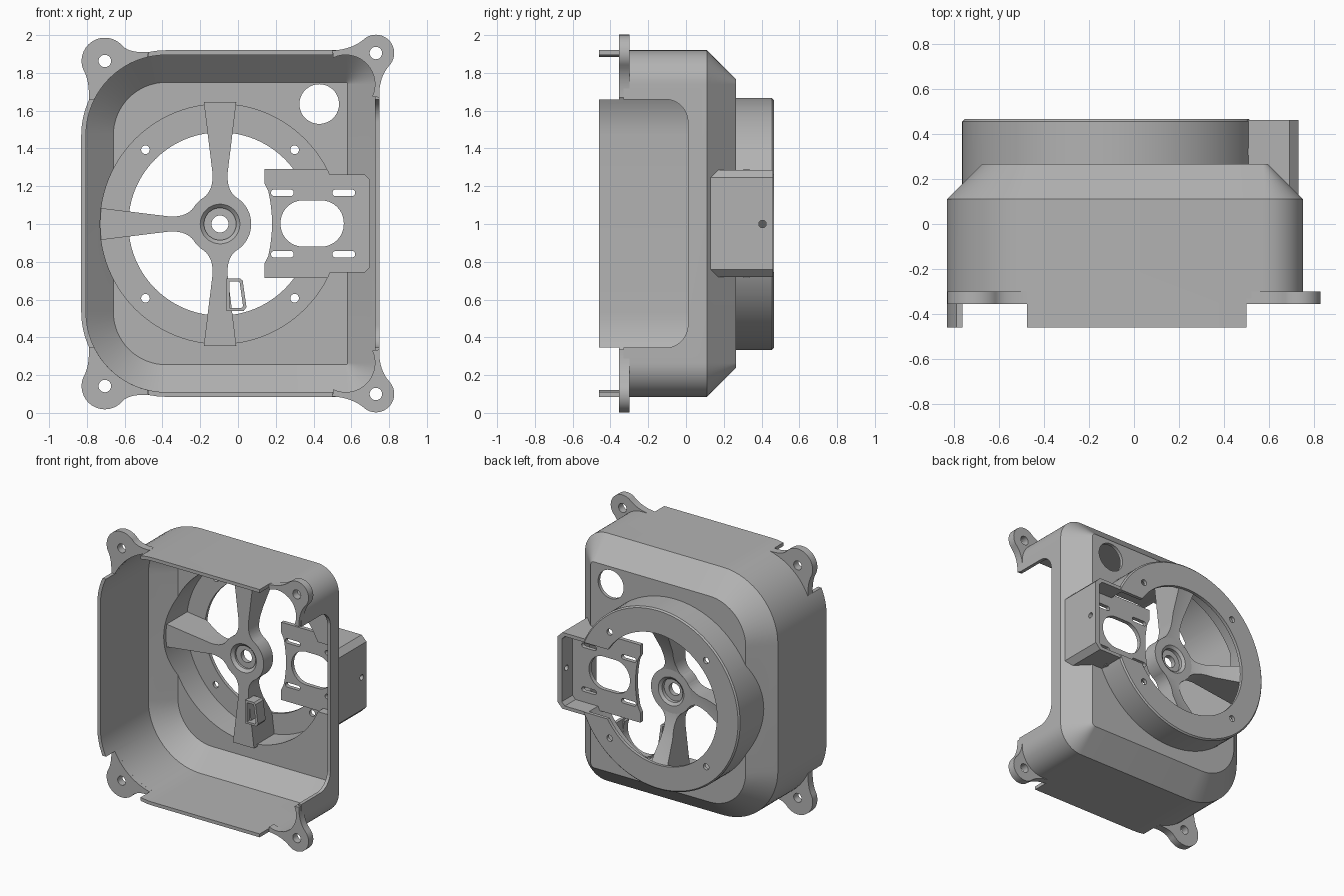
import bpy, bmesh
from math import sin, cos, pi, radians

cube = bpy.data.objects.get("Cube")
if cube:
    bpy.data.objects.remove(cube)

grey = bpy.data.materials.new("plain grey")
grey.use_nodes = True
grey.diffuse_color = (0.45, 0.45, 0.45, 1)
grey.node_tree.nodes["Principled BSDF"].inputs["Base Color"].default_value = (0.45, 0.45, 0.45, 1)

MID = 1.0025          # height of the mirror plane
HX, HZ = -0.095, 1.0  # axis of the round opening


# ---------- outlines in the x-z plane ----------
def arc(cx, cz, r, a0, a1, n=16):
    return [(cx + r * cos(radians(a0 + (a1 - a0) * i / n)),
             cz + r * sin(radians(a0 + (a1 - a0) * i / n))) for i in range(n + 1)]


def circle(cx, cz, r, n=96):
    return arc(cx, cz, r, 0, 360, n)[:-1]


def round_rect(x0, x1, z0, z1, rl, rr):
    return (arc(x1 - rr, z1 - rr, rr, 0, 90) + arc(x0 + rl, z1 - rl, rl, 90, 180)
            + arc(x0 + rl, z0 + rl, rl, 180, 270) + arc(x1 - rr, z0 + rr, rr, 270, 360))


def shell_outline(d):
    return round_rect(-0.83 + d, 0.75 - d, 0.085 + d, 1.92 - d, 0.45 - d, 0.18 - d)


def bend(p, q, r, n=8):
    return [tuple((1 - t) ** 2 * a + 2 * t * (1 - t) * b + t * t * c for a, b, c in zip(p, q, r))
            for t in (i / n for i in range(n + 1))]


def flip(pts):
    return [(x, 2 * MID - z) for x, z in pts]


# ---------- solids ----------
def finish(name, bm):
    bmesh.ops.remove_doubles(bm, verts=bm.verts, dist=0.0002)
    bmesh.ops.recalc_face_normals(bm, faces=bm.faces)
    me = bpy.data.meshes.new(name)
    bm.to_mesh(me)
    bm.free()
    me.materials.clear()
    me.materials.append(grey)
    ob = bpy.data.objects.new(name, me)
    bpy.context.collection.objects.link(ob)
    return ob


def loft(name, rings, closed=False):
    """Skin a list of (outline, y) rings."""
    bm = bmesh.new()
    loops = [[bm.verts.new((x, y, z)) for x, z in pts] for pts, y in rings]
    n = len(loops[0])
    pairs = list(zip(loops, loops[1:]))
    if closed:
        pairs.append((loops[-1], loops[0]))
    else:
        bm.faces.new(loops[0])
        bm.faces.new(loops[-1])
    for a, b in pairs:
        for i in range(n):
            j = (i + 1) % n
            bm.faces.new((a[i], a[j], b[j], b[i]))
    return finish(name, bm)


def prism(name, pts, y0, y1):
    return loft(name, [(pts, y0), (pts, y1)])


def box(name, x0, x1, y0, y1, z0, z1):
    return prism(name, [(x0, z0), (x1, z0), (x1, z1), (x0, z1)], y0, y1)


def combine(ob, other, op="DIFFERENCE"):
    mod = ob.modifiers.new("cut", "BOOLEAN")
    mod.operation, mod.solver, mod.object = op, "EXACT", other
    bpy.context.view_layer.objects.active = ob
    bpy.ops.object.modifier_apply(modifier=mod.name)
    bpy.data.objects.remove(other)


# ---------- housing ----------
housing = loft("housing", [(shell_outline(0), -0.46), (shell_outline(0), 0.11),
                           (shell_outline(0.155), 0.265)])
tube = [(0.667, 0.1), (0.667, 0.455), (0.657, 0.465)]
combine(housing, loft("tube", [(circle(HX, HZ, r), y) for r, y in tube]), "UNION")

# side box that carries the mounting plate
box_pts = [(0.4, 0.72), (0.69, 0.72), (0.73, 0.76), (0.73, 1.245), (0.69, 1.285), (0.4, 1.285)]
combine(housing, prism("side_box", box_pts, 0.05, 0.461), "UNION")

# hollow out the shell, the round tube and the box
combine(housing, loft("cavity", [(shell_outline(0.025), -0.6), (shell_outline(0.025), 0.1),
                                 (shell_outline(0.17), 0.24)]))
combine(housing, prism("bore", circle(HX, HZ, 0.635), 0.0, 0.44))
combine(housing, prism("opening", circle(HX, HZ, 0.485), 0.3, 0.6))
inner = [(0.3, 0.745), (0.67, 0.745), (0.695, 0.77), (0.695, 1.235), (0.67, 1.26), (0.3, 1.26)]
combine(housing, prism("box_inside", inner, 0.0, 0.6))
combine(housing, prism("cable_hole", circle(0.43, 1.635, 0.105, 48), 0.1, 0.4))

# screw holes in the ring and the box side
for sx in (-1, 1):
    for sz in (-1, 1):
        hole = circle(HX + sx * 0.395, HZ + sz * 0.393, 0.023, 20)
        combine(housing, prism("screw_hole", hole, 0.4, 0.6))
pin = prism("pin_hole", circle(0, 0, 0.02, 20), -0.1, 0.1)
pin.rotation_euler[2] = pi / 2
pin.location = (0.73, 0.405, 1.0)
bpy.context.view_layer.update()
combine(housing, pin)

# large notch in the side wall, rounded at the back
R = 0.12
notch = [(-0.6, 0.345)] + arc(0.01 - R, 0.345 + R, R, 270, 360) \
    + arc(0.01 - R, 1.66 - R, R, 0, 90) + [(-0.6, 1.66)]
bm = bmesh.new()
face = bm.faces.new([bm.verts.new((0.64, y, z)) for y, z in notch])
ext = bmesh.ops.extrude_face_region(bm, geom=[face])
bmesh.ops.translate(bm, vec=(0.3, 0, 0),
                    verts=[v for v in ext["geom"] if isinstance(v, bmesh.types.BMVert)])
combine(housing, finish("side_notch", bm))

# lowered corners for the ears
for x0, x1 in ((-1, -0.475), (0.5, 1)):
    for z0, z1 in ((1.66, 2.1), (2 * MID - 2.1, 2 * MID - 1.66)):
        combine(housing, box("corner", x0, x1, -0.7, -0.33, z0, z1))


# ---------- mounting ears ----------
def ear(side, c, r, centre, rin, span, start, ctrl1, angles, ctrl2, end):
    rim = arc(*c, r, *angles, 32)
    pts = arc(*centre, rin, *span) + bend(start, ctrl1, rim[0]) + rim[1:-1] + bend(rim[-1], ctrl2, end)
    for level, f in (("upper", lambda p: p), ("lower", flip)):
        ob = prism(f"{level}_{side}_ear", f(pts), -0.355, -0.3)
        combine(ob, prism("hole", f(circle(*c, 0.033, 28)), -0.5, 0))


ear("right", (-0.705, 1.863), 0.123, (-0.38, 1.47), 0.425, (154, 103),
    (-0.475, 1.91), (-0.575, 1.905), (40, 200), (-0.785, 1.76), (-0.79, 1.66))
ear("left", (0.73, 1.905), 0.097, (0.57, 1.74), 0.155, (-25, 115),
    (0.5, 1.918), (0.61, 1.925), (125, -40), (0.745, 1.78), (0.748, 1.67))

# ---------- hub and spokes ----------
hub = [(0.165, 0.2), (0.165, 0.31), (0.105, 0.31), (0.085, 0.295), (0.085, 0.27), (0.045, 0.27),
       (0.045, 0.235), (0.085, 0.235), (0.085, 0.22), (0.105, 0.2)]
loft("hub", [(circle(HX, HZ, r, 64), y) for r, y in hub], closed=True)

half = [(0.13, 0.1)] + bend((0.15, 0.075), (0.19, 0.035), (0.27, 0.04)) + [(0.645, 0.086)]
plan = half + [(r, -w) for r, w in reversed(half)]
for name, a in (("top_spoke", 90), ("side_spoke", 180), ("bottom_spoke", 270)):
    ca, sa = cos(radians(a)), sin(radians(a))
    pts = [(HX + r * ca - w * sa, HZ + r * sa + w * ca) for r, w in plan]
    spoke = prism(name, pts, 0.2, 0.45)
    slope = [(0.12, 0.305), (0.2, 0.315), (0.33, 0.36), (0.485, 0.445), (0.485, 0.6)]
    combine(spoke, loft("slope", [(circle(HX, HZ, r), y) for r, y in slope]))

# cable loop beside the bottom spoke
loop = prism("cable_loop", [(-0.06, 0.54), (0.03, 0.54), (0.045, 0.56), (0.025, 0.7),
                            (0.012, 0.712), (-0.06, 0.712)], 0.17, 0.26)
combine(loop, prism("loop_hole", [(-0.045, 0.555), (0.018, 0.555), (0.027, 0.565), (0.008, 0.695),
                                  (-0.045, 0.695)], 0, 0.5))

# ---------- slotted mounting plate ----------
edge = [(0.14, 0.715), (0.14, 0.79)] + bend((0.16, 0.83), (0.2, 1.0025), (0.16, 1.175)) \
    + [(0.14, 1.215), (0.14, 1.29)]
plate = prism("mounting_plate", edge + [(0.53, 1.29), (0.53, 1.265), (0.71, 1.265), (0.71, 0.74),
                                        (0.53, 0.74), (0.53, 0.715)], 0.305, 0.335)
combine(plate, prism("window", round_rect(0.225, 0.56, 0.88, 1.125, 0.12, 0.12), 0, 0.6))
for x in (0.235, 0.56):
    for z in (0.84, 1.165):
        slot = round_rect(x - 0.06, x + 0.06, z - 0.017, z + 0.017, 0.016, 0.016)
        combine(plate, prism("slot", slot, 0, 0.6))

# ---------- shading ----------
for ob in bpy.context.collection.objects:
    if ob.type == "MESH" and ob.data.materials and ob.data.materials[0] == grey:
        bpy.ops.object.select_all(action="DESELECT")
        ob.select_set(True)
        bpy.context.view_layer.objects.active = ob
        bpy.ops.object.shade_smooth_by_angle(angle=radians(25))
